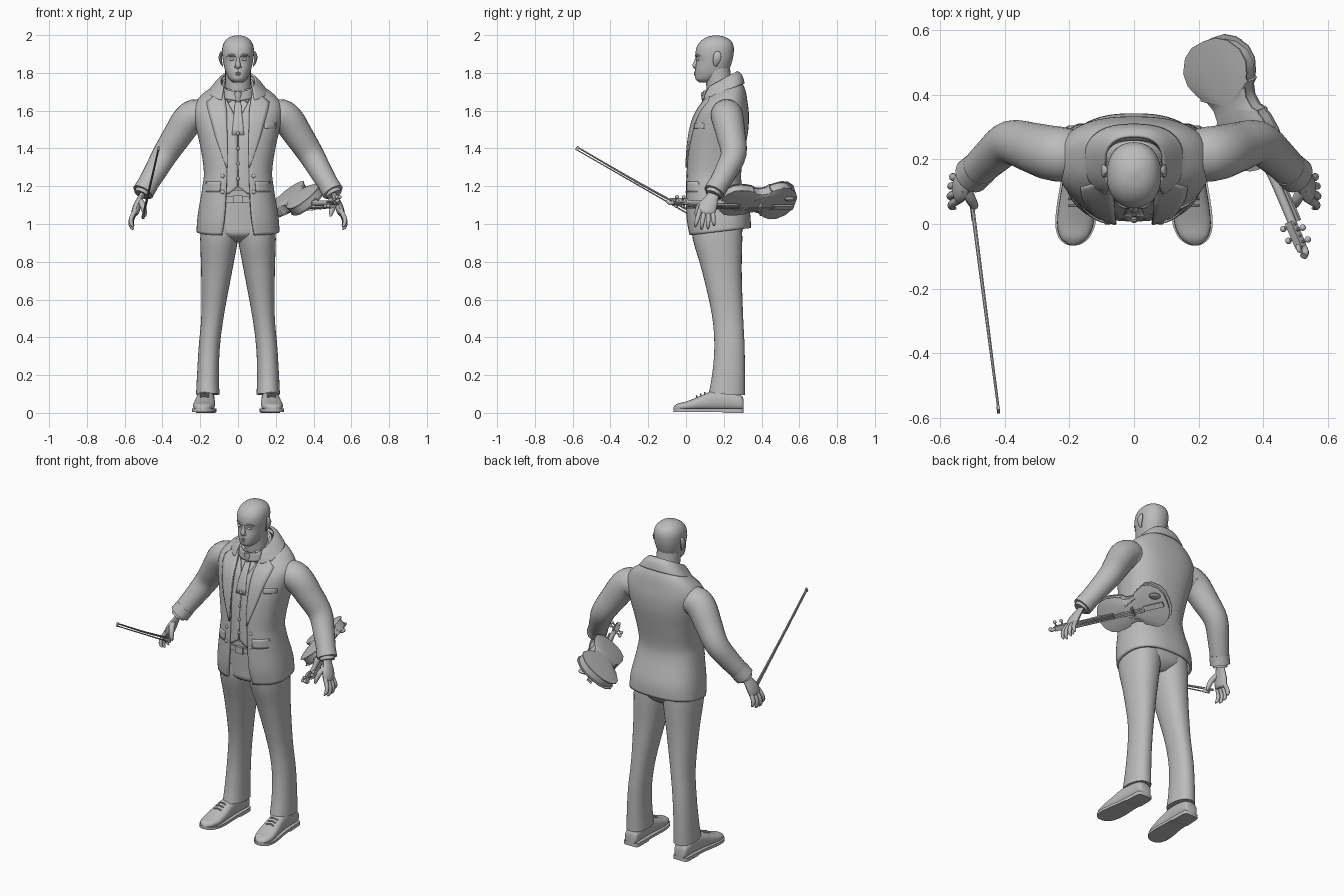
import bpy, bmesh
from math import sin, cos, pi, asin, radians, copysign
from mathutils import Vector, Matrix
from mathutils.bvhtree import BVHTree

if "Cube" in bpy.data.objects:
    bpy.data.objects.remove(bpy.data.objects["Cube"])

grey = bpy.data.materials.new("plain grey")
grey.use_nodes = True
grey.diffuse_color = (0.5, 0.5, 0.5, 1)
grey.node_tree.nodes["Principled BSDF"].inputs["Base Color"].default_value = (0.5, 0.5, 0.5, 1)
SIDES = (("left", 1), ("right", -1))


# ---------- helpers ----------
def add(name, bm, thick=0):
    bmesh.ops.recalc_face_normals(bm, faces=bm.faces)
    me = bpy.data.meshes.new(name)
    bm.to_mesh(me)
    bm.free()
    me.shade_smooth()
    me.set_sharp_from_angle(angle=radians(42))
    me.materials.append(grey)
    ob = bpy.data.objects.new(name, me)
    bpy.context.collection.objects.link(ob)
    if thick:
        mod = ob.modifiers.new("cloth", "SOLIDIFY")
        mod.thickness, mod.offset = thick, 0
    return ob


def make(name, data, thick=0):
    me = bpy.data.meshes.new("temp")
    me.from_pydata(data[0], [], data[1])
    bm = bmesh.new()
    bm.from_mesh(me)
    bpy.data.meshes.remove(me)
    return add(name, bm, thick)


def loft(rings, closed=True, caps=True):
    n = len(rings[0])
    verts = [tuple(p) for r in rings for p in r]
    faces = [(i * n + j, i * n + (j + 1) % n, (i + 1) * n + (j + 1) % n, (i + 1) * n + j)
             for i in range(len(rings) - 1) for j in range(n if closed else n - 1)]
    if closed and caps:
        faces += [tuple(range(n))[::-1], tuple(range(len(verts) - n, len(verts)))]
    return verts, faces


def spline(rows, steps):
    """Smooth rows of numbers by Catmull-Rom interpolation."""
    out = []
    for i in range(len(rows) - 1):
        a, b, c, d = (rows[max(0, min(len(rows) - 1, i + k))] for k in (-1, 0, 1, 2))
        for s in range(steps):
            t = s / steps
            out.append([q + t / 2 * (r - p + t * (2 * p - 5 * q + 4 * r - u + t * (3 * (q - r) + u - p)))
                        for p, q, r, u in zip(a, b, c, d)])
    return out + [list(rows[-1])]


def power(v, p):
    return copysign(abs(v) ** p, v)


def rings(rows, n=48, p=0.8, steps=4, gap=False):
    """Horizontal rounded sections: z, centre x, half width, front, back, tilt, front gap."""
    out = []
    for z, cx, rx, yf, yb, tilt, g in spline(rows, steps):
        a0 = asin(min(1, max(0, g) / rx) ** (1 / p)) if gap else 0
        cy, ry, ring = (yf + yb) / 2, (yb - yf) / 2, []
        for i in range(n):
            a = a0 + (2 * pi - 2 * a0) * i / (n - 1 if gap else n)
            y = cy - ry * power(cos(a), p)
            ring.append((cx + rx * power(sin(a), p), y, z + tilt * (y - 0.18)))
        out.append(ring)
    return out


def tube(name, pts, radii, flat=1, ref=(0, 1, 0), n=14, steps=4):
    rows = spline([(*p, r) for p, r in zip(pts, radii)], steps)
    c = [Vector(r[:3]) for r in rows]
    out = []
    for i, r in enumerate(rows):
        t = (c[min(i + 1, len(c) - 1)] - c[max(i - 1, 0)]).normalized()
        side = t.cross(Vector(ref)).normalized()
        up = side.cross(t)
        out.append([c[i] + r[3] * (side * flat * cos(2 * pi * k / n) + up * sin(2 * pi * k / n)) for k in range(n)])
    return make(name, loft(out))


def ball(name, loc, size):
    bm = bmesh.new()
    bmesh.ops.create_uvsphere(bm, u_segments=16, v_segments=10, radius=1,
                              matrix=Matrix.Translation(loc) @ Matrix.Diagonal((*size, 1)))
    return add(name, bm)


def box(name, loc, size, axes=Matrix.Identity(3)):
    bm = bmesh.new()
    bmesh.ops.create_cube(bm, size=1, matrix=Matrix.Translation(loc) @ axes.to_4x4() @ Matrix.Diagonal((*size, 1)))
    return add(name, bm)


# ---------- jacket and torso ----------
coat = [(.96, 0, .212, .02, .335, .12, .085), (1.05, 0, .205, .006, .33, .08, .07),
        (1.2, 0, .18, .005, .29, 0, .06), (1.28, 0, .173, .008, .285, 0, .058),
        (1.4, 0, .19, .015, .305, 0, .06), (1.5, 0, .212, .03, .322, 0, .06),
        (1.58, 0, .228, .055, .325, 0, .062), (1.63, 0, .222, .08, .318, .1, .065),
        (1.67, 0, .185, .1, .308, .25, .068), (1.70, 0, .135, .11, .29, .4, .07),
        (1.74, 0, .092, .112, .265, .5, .07)]
surface = BVHTree.FromPolygons(*loft(rings(coat)))
make("jacket", loft(rings(coat, n=64, gap=True), closed=False), .016)
inner = [(z, cx, rx - .014, yf + .016, yb - .016, t, 0) for z, cx, rx, yf, yb, t, g in coat if z > 1.1]
make("shirt", loft(rings(inner)))
make("jacket_collar", loft(rings([(1.69, 0, .15, .085, .305, .42, .085), (1.73, 0, .115, .09, .292, .5, .08),
                                  (1.755, 0, .09, .1, .27, .55, .075)], gap=True), closed=False), .012)


def front(x, z):
    hit = surface.ray_cast(Vector((x, -1, z)), Vector((0, 1, 0)))[0]
    return hit.y if hit else .13


def drape(name, rows, off, thick):
    """Cloth patch laid on the chest: rows of z, first x, last x."""
    grid = []
    for k in range(len(rows) * 4 - 3):
        i = min(k // 4, len(rows) - 2)
        z, x0, x1 = (a + (b - a) * (k / 4 - i) for a, b in zip(rows[i], rows[i + 1]))
        xs = [x0 + (x1 - x0) * j / 5 for j in range(6)]
        grid.append([(x, front(x, z) - off, z) for x in xs])
    return make(name, loft(grid, closed=False), thick)


for side, s in SIDES:
    def m(rows):
        return [(z, s * a, s * b) for z, a, b in rows]
    drape(side + "_lapel", m([(1.695, .075, .1), (1.645, .066, .165), (1.61, .06, .16), (1.45, .056, .115),
                              (1.3, .055, .062)]), .012, .008)
    drape(side + "_vest_half", m([(1.66, .062, .1), (1.55, .006, .11), (1.2, -.004, .12), (1.16, .05, .12)]),
          -.007, .008)
    drape(side + "_pocket_flap", m([(1.225, .09, .165), (1.17, .095, .178)]), .011, .007)
    drape(side + "_shirt_collar_point", m([(1.715, .015, .07), (1.68, .012, .068), (1.645, .045, .05)]), -.004, .008)
    for z in (1.255, 1.17):
        ball(side + "_jacket_button", (s * .082, front(s * .082, z) - .01, z), (.011, .005, .011))
drape("breast_pocket", [(1.535, .14, .2), (1.505, .14, .2)], .011, .007)
drape("tie", [(1.66, -.014, .014), (1.6, -.02, .02), (1.47, -.032, .032)], -.004, .008)
tube("tie_knot", [(0, front(0, 1.69) - .008, 1.698), (0, front(0, 1.67) - .008, 1.675),
                  (0, front(0, 1.65) - .002, 1.645)], (.022, .021, .012), flat=1, ref=(1, 0, 0))
for z in (1.48, 1.4, 1.32, 1.24):
    ball("vest_button", (0, front(0, z) + .002, z), (.009, .005, .009))
make("shirt_collar", loft(rings([(1.69, 0, .088, .09, .265, .4, 0), (1.745, 0, .078, .095, .25, .5, 0)]),
                          caps=False), .01)

# ---------- trousers, belt and shoes ----------
make("trouser_hips", loft(rings([(.905, 0, .06, .1, .25, 0, 0), (.94, 0, .14, .04, .29, 0, 0),
                                 (1, 0, .19, .032, .3, 0, 0), (1.18, 0, .165, .025, .27, 0, 0)])))
make("belt", loft(rings([(1.115, 0, .176, .017, .28, 0, 0), (1.145, 0, .174, .017, .278, 0, 0)])))
box("belt_buckle", (0, .015, 1.13), (.05, .014, .04))
for side, s in SIDES:
    leg = [(.1, .16, .062, .12, .312, -.05, 0), (.2, .159, .058, .138, .312, 0, 0), (.35, .152, .056, .15, .31, 0, 0),
           (.52, .134, .06, .137, .302, 0, 0), (.75, .113, .082, .085, .295, 0, 0),
           (.92, .1, .1, .036, .298, 0, 0), (1.02, .095, .1, .03, .295, 0, 0)]
    make(side + "_trouser_leg", loft(rings([(r[0], s * r[1], *r[2:]) for r in leg], n=32, p=.9)))
    shoe = [(.305, .03, .07), (.29, .042, .095), (.22, .045, .12), (.14, .048, .115), (.06, .056, .083),
            (0, .056, .06), (-.04, .043, .05), (-.06, .022, .038), (-.066, .006, .028)]
    upper, sole = [], []
    for y, w, h in spline(shoe, 4):
        cx = s * (.168 + .05 * (.3 - y) * (.3 - y) / .13 * .4)
        upper.append([(cx + w * power(cos(a), .8), y, .012 + h / 2 - .006 + (h - .012) / 2 * power(sin(a), .8))
                      for a in (2 * pi * k / 24 for k in range(24))])
        lift = .006 if y < .2 else 0
        sole.append([(cx + i * (w + .006), y, z) for i, z in ((-1, lift), (1, lift), (1, .022), (-1, .022))])
    make(side + "_shoe", loft(upper))
    make(side + "_shoe_sole", loft(sole))
    for i in range(3):
        y, z = .1 - .022 * i, .108 - .009 * i
        tube(side + "_shoe_lace", [(s * .178 + d * .024, y, z - abs(d) * .006) for d in (-1, 0, 1)], (.004,) * 3,
             n=8)

# ---------- sleeves and hands ----------
for side, s in SIDES:
    def at(x, y, z):
        return Vector((s * x, y, z))
    tube(side + "_sleeve", [at(.15, .215, 1.55), at(.215, .215, 1.577), at(.265, .222, 1.55), at(.32, .238, 1.47),
                            at(.385, .252, 1.37), at(.44, .21, 1.275), at(.497, .155, 1.18)],
         (.07, .084, .084, .077, .068, .06, .052), n=24)
    tube(side + "_sleeve_cuff", [at(.478, .172, 1.21), at(.503, .15, 1.168)], (.056, .057), n=24)
    tube(side + "_shirt_cuff", [at(.5, .152, 1.175), at(.51, .143, 1.155)], (.043, .042), n=20)
    tube(side + "_palm", [at(.5, .15, 1.17), at(.515, .138, 1.14), at(.532, .12, 1.1), at(.543, .108, 1.065),
                          at(.545, .105, 1.05)], (.028, .034, .046, .046, .032), flat=.45, n=16)
    for i, length in enumerate((.085, .095, .088, .068)):
        k = i - 1.5
        base = at(.543, .108 + .022 * k, 1.068 - .004 * k)
        spread = Vector((0, -.1 + .14 * k, 0))
        tube(side + "_finger", [base, base + length * (at(.25, 0, -.5) + spread * .5),
                                base + length * (at(.25, 0, -.85) + spread * .85),
                                base + length * (at(.12, 0, -1.05) + spread)],
             (.013, .012, .0105, .004), n=10)
    tube(side + "_thumb", [at(.522, .11, 1.125), at(.505, .075, 1.1), at(.495, .058, 1.065), at(.49, .052, 1.04)],
         (.018, .016, .013, .005), n=10)

# ---------- head ----------
head = [(1.75, .025, .07, .13), (1.765, .044, .052, .17), (1.79, .06, .048, .215), (1.82, .07, .049, .23),
        (1.86, .079, .055, .244), (1.9, .084, .05, .252), (1.94, .082, .058, .252), (1.97, .068, .08, .238),
        (1.99, .043, .112, .205), (1.999, .012, .15, .17)]
make("head", loft(rings([(z, 0, rx, a, b, 0, 0) for z, rx, a, b in head], p=.9)))
tube("neck", [(0, .185, 1.66), (0, .175, 1.74), (0, .165, 1.82)], (.072, .068, .068), n=24)
tube("nose", [(0, .06, 1.89), (0, .053, 1.862), (0, .048, 1.838), (0, .056, 1.824)], (.007, .01, .014, .008))
tube("upper_lip", [(-.024, .06, 1.8), (0, .048, 1.803), (.024, .06, 1.8)], (.002, .006, .002), n=8, ref=(0, 0, 1))
tube("lower_lip", [(-.022, .06, 1.797), (0, .048, 1.792), (.022, .06, 1.797)], (.002, .007, .002), n=8, ref=(0, 0, 1))
for side, s in SIDES:
    ball(side + "_eye", (s * .032, .063, 1.872), (.014, .011, .008))
    ball(side + "_nostril", (s * .012, .055, 1.831), (.008, .011, .007))
    tube(side + "_brow", [(s * .01, .054, 1.888), (s * .035, .056, 1.895), (s * .06, .078, 1.888)],
         (.005, .007, .003), n=8)
    tube(side + "_ear", [(s * .08, .16, 1.835), (s * .088, .158, 1.85), (s * .094, .165, 1.88), (s * .09, .165, 1.905),
                         (s * .084, .16, 1.912)], (.006, .014, .022, .016, .005), flat=.4)

# ---------- violin ----------
along = Vector((.397, -.918, .012)).normalized()
across = Vector((.918, .397, 0)).normalized()
tip = radians(40)
width = across * cos(tip) + Vector((0, 0, sin(tip)))
up = along.cross(width)
if up.z > 0:
    up = -up
frame = Matrix((along, width, up)).transposed()


def vio(u, v, h):
    return Vector((.23, .565, 1.125)) + frame @ Vector((u, v, h))


bouts = [(0, 0), (.004, .05), (.025, .09), (.065, .12), (.105, .124), (.14, .108), (.155, .098), (.162, .1),
         (.175, .08), (.205, .069), (.24, .073), (.258, .09), (.265, .088), (.28, .094), (.33, .1), (.37, .092),
         (.4, .065), (.415, .03), (.42, 0)]
outline = bouts + [(u, -v) for u, v in bouts[-2:0:-1]]
layers = ((.3, .037), (.75, .032), (1.03, .025), (1.03, .02), (.96, .02))
layers += tuple((k, -h) for k, h in layers[::-1])
make("violin_body", loft([[vio(.21 + (u - .21) * k, v * k, h) for u, v in outline] for k, h in layers]))
tube("violin_neck", [vio(.41, 0, .015), vio(.44, 0, .026), vio(.6, 0, .026), vio(.64, 0, .018)],
     (.022, .015, .014, .014), ref=up)
box("violin_fingerboard", vio(.47, 0, .047), (.3, .032, .01), frame)
box("violin_tailpiece", vio(.07, 0, .048), (.12, .03, .01), frame)
box("violin_bridge", vio(.2, 0, .048), (.008, .05, .034), frame)
ball("violin_chin_rest", vio(.045, .055, .038), (.035, .03, .012))
box("violin_peg_box", vio(.655, 0, .018), (.085, .026, .026), frame)
tube("violin_scroll", [vio(.705 + r * cos(a), 0, .012 + r * sin(a)) for a, r in
                       ((pi * k / 4, .022 - .0022 * k) for k in range(8))], [.012 - .0008 * k for k in range(8)],
     ref=width, n=10)
for i in range(4):
    d = 1 if i % 2 else -1
    u = .625 + .02 * i
    tube("violin_peg", [vio(u, -d * .018, .018), vio(u, d * .03, .018)], (.004, .005), n=8, ref=along)
    ball("violin_peg_head", vio(u, d * .037, .018), (.01, .01, .01))
    v = (i - 1.5) * .007
    tube("violin_string", [vio(.12, v, .054), vio(.2, v * 1.3, .066), vio(.62, v * .7, .054)], (.0012,) * 3, n=5)
for d in (1, -1):
    tube("violin_sound_hole", [vio(.165, d * .065, .031), vio(.185, d * .058, .032), vio(.225, d * .04, .034),
                               vio(.24, d * .034, .034)], (.005, .003, .003, .005), n=8, ref=up)

# ---------- bow ----------
heel, point = Vector((-.505, .085, 1.035)), Vector((-.42, -.572, 1.405))
axis = (point - heel).normalized()
drop = axis.cross(Vector((1, 0, 0))).normalized()
drop = -drop if drop.z > 0 else drop
bow_frame = Matrix((axis, axis.cross(drop), drop)).transposed()
tube("bow_stick", [heel, heel.lerp(point, .5) + drop * .005, point], (.0065, .0055, .004), n=8)
tube("bow_hair", [heel + axis * .05 + drop * .02, point + drop * .014], (.004, .003), n=6)
box("bow_frog", heel + axis * .05 + drop * .012, (.05, .012, .024), bow_frame)
box("bow_tip", point + drop * .006, (.014, .009, .024), bow_frame)
